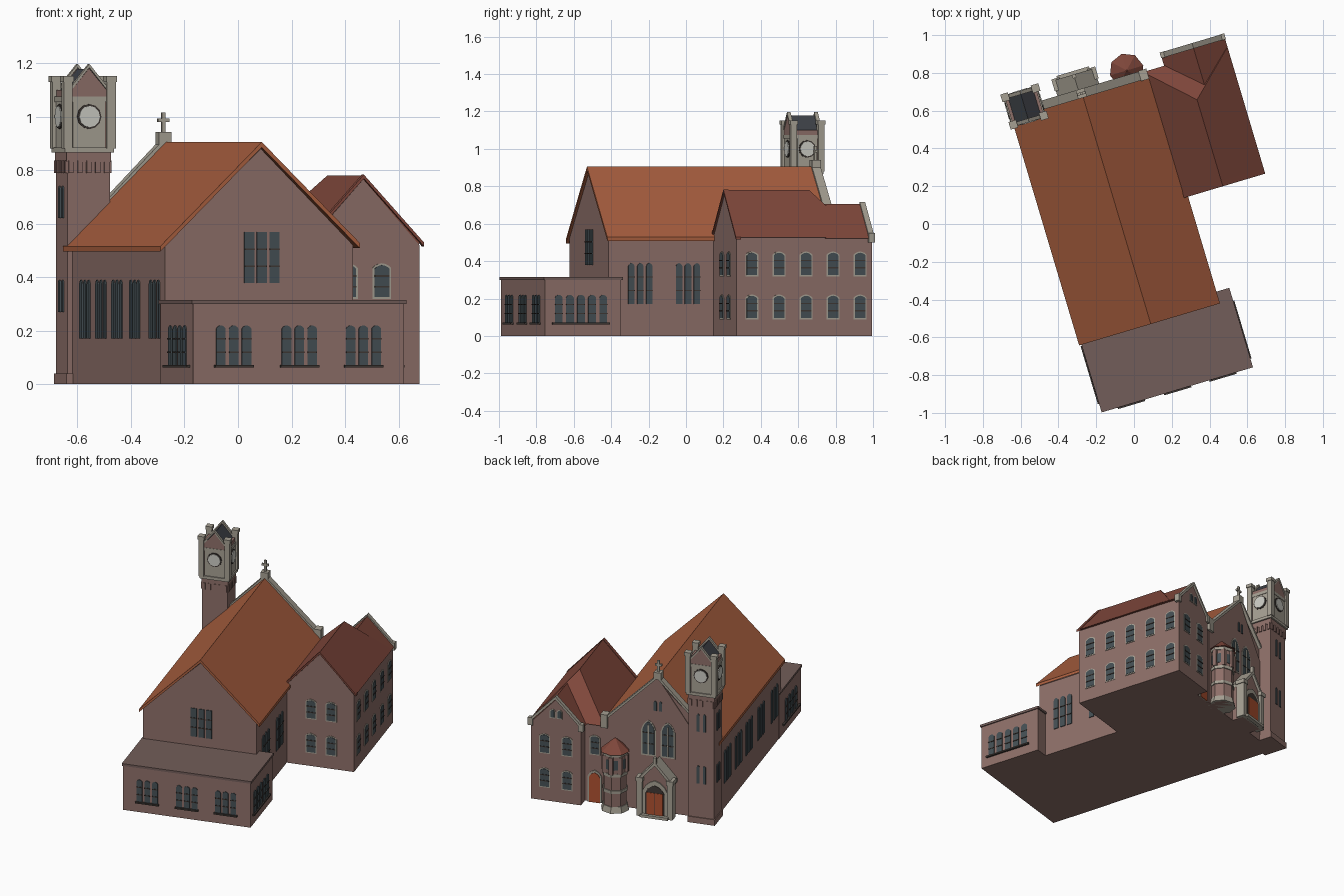
import bpy, bmesh, math
from mathutils import Vector

if "Cube" in bpy.data.objects:
    bpy.data.objects.remove(bpy.data.objects["Cube"])

ANG = math.radians(16.6)  # whole building is turned on its plot


def mat(name, r, g, b):
    m = bpy.data.materials.new(name)
    m.diffuse_color = (r, g, b, 1)
    m.use_nodes = True
    m.node_tree.nodes["Principled BSDF"].inputs["Base Color"].default_value = m.diffuse_color
    return m


BRICK = mat("brick", .27, .16, .14)
ORANGE = mat("orange_tile", .40, .115, .05)
RED = mat("red_tile", .22, .065, .045)
STONE = mat("stone", .38, .35, .29)
GLASS = mat("glass", .06, .08, .09)
DARK = mat("dark_trim", .05, .04, .035)
FLAT = mat("flat_roofing", .17, .11, .10)
SLATE = mat("slate", .05, .055, .065)
DOOR = mat("door_paint", .42, .08, .03)
WHITE = mat("dial", .6, .6, .55)


def finish(name, bm, m):
    bmesh.ops.recalc_face_normals(bm, faces=bm.faces)
    me = bpy.data.meshes.new(name)
    bm.to_mesh(me)
    bm.free()
    me.materials.append(m)
    o = bpy.data.objects.new(name, me)
    o.rotation_euler = (0, 0, ANG)
    bpy.context.collection.objects.link(o)
    return o


def place(wall, plane, t, z, out):
    """Point on a wall: t along it, out = distance outside it."""
    return {"S": (t, plane - out, z), "N": (t, plane + out, z),
            "E": (plane + out, t, z), "W": (plane - out, t, z)}[wall]


def extrude(name, profiles, wall, plane, o0, o1, m):
    bm = bmesh.new()
    for p in profiles:
        lo = [bm.verts.new(place(wall, plane, t, z, o0)) for t, z in p]
        hi = [bm.verts.new(place(wall, plane, t, z, o1)) for t, z in p]
        bm.faces.new(lo)
        bm.faces.new(hi)
        for i in range(len(p)):
            j = (i + 1) % len(p)
            bm.faces.new((lo[i], lo[j], hi[j], hi[i]))
    return finish(name, bm, m)


def rect(t0, t1, z0, z1):
    return [(t0, z0), (t1, z0), (t1, z1), (t0, z1)]


def box(name, a0, a1, b0, b1, z0, z1, m):
    return extrude(name, [rect(a0, a1, z0, z1)], "N", 0, b0, b1, m)


def boxes(name, centres, ha, hb, z0, z1, m):
    bm = bmesh.new()
    for a, b in centres:
        r = bmesh.ops.create_cube(bm, size=1)
        for v in r["verts"]:
            v.co = Vector((a + v.co.x * 2 * ha, b + v.co.y * 2 * hb, (z0 + z1) / 2 + v.co.z * (z1 - z0)))
    return finish(name, bm, m)


def hull(name, pts, m):
    bm = bmesh.new()
    vs = [bm.verts.new(p) for p in pts]
    bmesh.ops.convex_hull(bm, input=vs)
    return finish(name, bm, m)


def gable(t0, t1, base, eave, apex, tm=None):
    tm = (t0 + t1) / 2 if tm is None else tm
    return [(t0, base), (t1, base), (t1, eave), (tm, apex), (t0, eave)]


def vee(t0, t1, e0, e1, apex, th, tm):
    """Inverted V with thickness th, for roof slabs and copings."""
    return [(t0, e0), (tm, apex), (t1, e1), (t1, e1 - th), (tm, apex - th), (t0, e0 - th)]


def arch(t, z0, z1, w, rise):
    """Opening with an arched head; rise is a fraction of the width."""
    h, r = w / 2, w * rise
    head = [(t + h * c, z1 - r + r * s) for c, s in ((1, 0), (.75, .5), (.4, .82), (0, 1), (-.4, .82), (-.75, .5), (-1, 0))]
    return [(t - h, z0), (t + h, z0)] + head


def windows(name, wall, plane, ts, z0, z1, w, rise, surround=0, bars=True):
    if surround:
        s = surround
        extrude(name + "_surround", [arch(t, z0 - s, z1 + s, w + 2 * s, rise) for t in ts], wall, plane, -.01, .003, STONE)
    extrude(name + "_glass", [arch(t, z0, z1, w, rise) for t in ts], wall, plane, -.01, .005, GLASS)
    if bars:
        zs = [z0 + (z1 - z0) * f for f in (.33, .66)]
        extrude(name + "_bars", [rect(t - w / 2, t + w / 2, z - .003, z + .003) for t in ts for z in zs],
                wall, plane, 0, .008, DARK)


def group(c, n, pitch):
    return [c + (i - (n - 1) / 2) * pitch for i in range(n)]


# Main hall
extrude("hall_walls", [gable(-.44, .293, 0, .52, .88, -.066)], "N", 0, -.52, .75, BRICK)
extrude("hall_roof", [vee(-.462, .316, .515, .528, .905, .02, -.066)], "N", 0, -.533, .74, ORANGE)
windows("hall_gable_window", "S", -.52, group(-.063, 3, .049), .378, .568, .038, 0)
for i, b in enumerate((-.39, -.13, .10, .31, .52)):
    windows(f"hall_west_window_{i}", "W", -.44, group(b, 3, .05), .17, .39, .032, .5, bars=False)
for i, b in enumerate((-.343, -.077)):
    windows(f"hall_east_window_{i}", "E", .293, group(b, 3, .05), .17, .39, .035, .5)

# Entrance facade with stone coping and cross
extrude("facade_gable", [gable(-.30, .285, 0, .57, .905, -.068)], "N", 0, .725, .755, BRICK)
extrude("facade_coping", [vee(-.30, .29, .685, .57, .922, .02, -.068)], "N", 0, .718, .766, STONE)
boxes("coping_shoulder", [(.275, .742)], .022, .028, .52, .61, STONE)
boxes("cross_base", [(-.07, .742)], .024, .024, .895, .942, STONE)
boxes("cross_shaft", [(-.07, .742)], .007, .007, .94, 1.016, STONE)
boxes("cross_arm", [(-.07, .742)], .022, .007, .98, .993, STONE)
windows("facade_window", "N", .755, (-.135, -.01), .38, .60, .075, .7, .01)
extrude("facade_mullions", [rect(t - .004, t + .004, .38, .58) for t in (-.135, -.01)], "N", .755, 0, .01, STONE)
windows("facade_loft_window", "N", .755, group(-.07, 2, .035), .68, .745, .02, .5, bars=False)

# Entrance porch
extrude("porch_body", [gable(-.175, .015, 0, .24, .35)], "N", 0, .75, .835, BRICK)
extrude("porch_coping", [vee(-.195, .035, .245, .245, .375, .025, -.08)], "N", 0, .75, .85, STONE)
boxes("porch_piers", [(-.178, .825), (.018, .825)], .018, .028, 0, .235, STONE)
boxes("porch_pier_caps", [(-.178, .825), (.018, .825)], .023, .033, .235, .262, STONE)
extrude("porch_arch", [arch(-.08, 0, .245, .16, .45)], "N", .835, 0, .008, STONE)
extrude("porch_recess", [arch(-.08, 0, .215, .125, .45)], "N", .835, 0, .011, DARK)
extrude("porch_doors", [rect(-.08 + s, -.08 + s + .05, .015, .165) for s in (-.052, .002)], "N", .835, 0, .014, DOOR)
box("porch_step", -.17, .01, .83, .868, 0, .018, STONE)
boxes("porch_finial", [(-.08, .84)], .01, .01, .36, .405, STONE)


# Stair turret
def drum(name, r0, r1, z0, z1, m):
    bm = bmesh.new()
    bmesh.ops.create_cone(bm, cap_ends=True, segments=8, radius1=r0, radius2=r1, depth=z1 - z0)
    bmesh.ops.translate(bm, verts=bm.verts, vec=(.195, .79, (z0 + z1) / 2))
    return finish(name, bm, m)


drum("turret_wall", .075, .075, 0, .40, BRICK)
drum("turret_plinth", .09, .08, 0, .04, STONE)
for i, z in enumerate((.13, .24, .375)):
    drum(f"turret_band_{i}", .081, .081, z, z + .02, STONE)
drum("turret_glazing", .077, .077, .285, .35, GLASS)
boxes("turret_posts", [(.195 + .073 * math.cos(k * math.pi / 4), .79 + .073 * math.sin(k * math.pi / 4)) for k in range(8)],
      .013, .013, .26, .375, BRICK)
drum("turret_roof", .092, .004, .395, .475, RED)

# Clock tower
TA, TB = -.378, .762
HA, HB = .092, .084
box("tower_shaft", -.46, -.295, .687, .837, 0, .86, BRICK)
box("tower_plinth", -.466, -.289, .681, .843, 0, .04, BRICK)
box("belfry_core", TA - HA + .006, TA + HA - .006, TB - HB + .006, TB + HB - .006, .83, 1.10, BRICK)
box("belfry_string_course", TA - HA - .004, TA + HA + .004, TB - HB - .004, TB + HB + .004, .865, .885, STONE)
box("belfry_cornice", TA - HA, TA + HA, TB - HB, TB + HB, 1.055, 1.075, STONE)
sides = (("S", TB - .075, TA, .083), ("N", TB + .075, TA, .083), ("E", TA + .083, TB, .075), ("W", TA - .083, TB, .075))
for w, plane, c, h in sides:
    extrude(f"tower_corbels_{w}", [rect(t - .009, t + .009, .79, .835) for t in group(c, 5, h * .42)], w, plane, -.01, .007, BRICK)
    out = plane + (.003 if w in "NE" else -.003)
    extrude(f"belfry_panel_{w}", [rect(c - h + .02, c + h - .02, .885, 1.055)], w, out, 0, .003, STONE)
    for nm, r, d, m in (("rim", .047, .008, DARK), ("dial", .04, .012, WHITE)):
        ring = [(c + r * math.cos(k * math.pi / 6), 1.0 + r * math.sin(k * math.pi / 6)) for k in range(12)]
        extrude(f"clock_{nm}_{w}", [ring], w, out, 0, d, m)
    if w in "NW":
        for z in (.27, .62):
            windows(f"tower_slits_{w}_{z}", w, plane, group(c, 2, .04), z, z + .12, .018, .6, bars=False)
corners = [(TA + sa * (HA - .008), TB + sb * (HB - .008)) for sa in (-1, 1) for sb in (-1, 1)]
boxes("belfry_piers", corners, .017, .017, .88, 1.14, STONE)
boxes("belfry_pier_caps", corners, .021, .021, 1.13, 1.152, STONE)
extrude("tower_roof", [gable(TA - .083, TA + .083, 1.075, 1.085, 1.178)], "N", TB, -.07, .07, SLATE)
for w, s in (("S", -1), ("N", 1)):
    extrude(f"tower_gable_{w}", [gable(TA - .08, TA + .08, 1.07, 1.085, 1.18)], w, TB + s * .068, 0, .014, BRICK)
    extrude(f"tower_gable_coping_{w}", [vee(TA - .08, TA + .08, 1.10, 1.10, 1.197, .014, TA)], w, TB + s * .066, 0, .02, STONE)

# Rear flat-roofed annex
box("annex_walls", -.443, .380, -.90, -.475, 0, .302, BRICK)
box("annex_roof", -.449, .387, -.907, -.468, .30, .315, FLAT)
for i, a in enumerate((-.286, -.03, .22)):
    windows(f"annex_south_window_{i}", "S", -.90, group(a, 3, .05), .07, .22, .036, .35)
    extrude(f"annex_south_sill_{i}", [rect(a - .075, a + .075, .062, .072)], "S", -.90, 0, .015, DARK)
for w, p, n in (("E", .38, 5), ("W", -.443, 4)):
    windows(f"annex_window_{w}", w, p, group(-.70, n, .062), .07, .22, .042, .35)
    extrude(f"annex_sill_{w}", [rect(-.86, -.54, .062, .072)], w, p, 0, .013, DARK)

# Two-storey side wing with half-hipped roof and projecting front bay
extrude("wing_walls", [gable(.285, .727, 0, .52, .765, .508)], "N", 0, .066, .10, BRICK)
box("wing_body", .285, .727, .07, .745, 0, .525, BRICK)
hull("wing_roof", [(a, b, .525) for a in (.275, .742) for b in (.07, .757)] + [(.508, .07, .78), (.508, .535, .78)], RED)
extrude("wing_roof_verge", [vee(.275, .742, .53, .53, .783, .015, .508)], "N", 0, .057, .085, RED)
extrude("bay_walls", [gable(.405, .727, 0, .52, .69, .568)], "N", 0, .6, .82, BRICK)
extrude("bay_roof", [[(.392, .522), (.742, .522), (.568, .706)]], "N", 0, .56, .812, RED)
extrude("bay_coping", [vee(.392, .744, .532, .532, .716, .022, .568)], "N", 0, .80, .83, STONE)
boxes("bay_kneelers", [(.405, .815), (.730, .815)], .016, .016, .50, .55, STONE)
windows("bay_loft_window", "N", .82, group(.566, 2, .045), .57, .62, .024, .4, .006, False)
for f, z in enumerate((.095, .325)):
    windows(f"wing_east_window_{f}", "E", .727, group(.452, 5, .151), z, z + .12, .058, .25, .007)
    windows(f"wing_south_window_{f}", "S", .066, (.45, .58), z, z + .12, .058, .25, .007)
    windows(f"bay_window_{f}", "N", .82, (.495, .64), z, z + .12, .058, .25, .007)
windows("recess_window", "N", .745, (.34,), .325, .445, .055, .25, .007)
extrude("side_door_surround", [arch(.34, 0, .215, .09, .45)], "N", .745, 0, .006, STONE)
extrude("side_door", [arch(.34, 0, .2, .07, .45)], "N", .745, 0, .010, DOOR)
